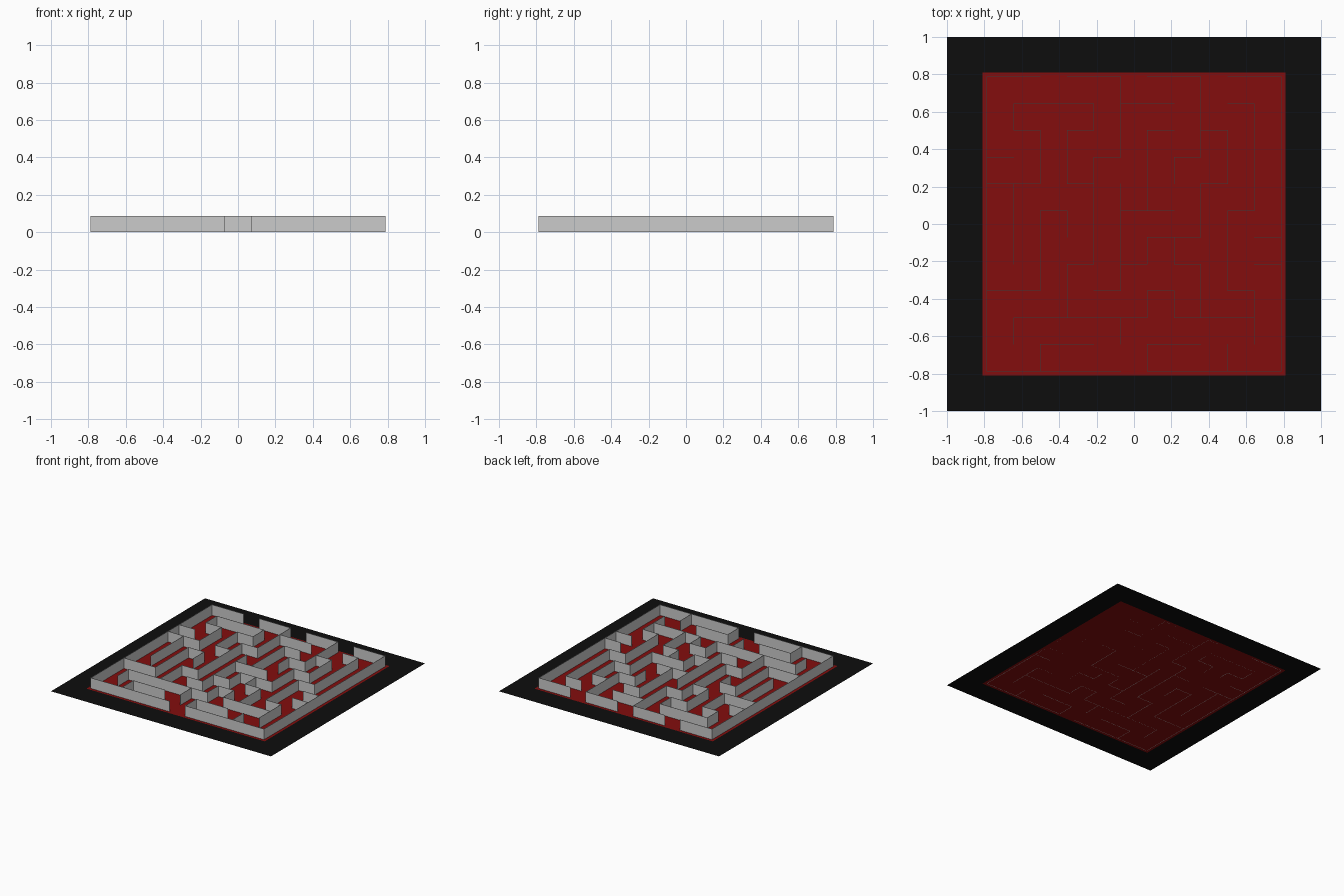
import bpy, bmesh

if "Cube" in bpy.data.objects:
    bpy.data.objects.remove(bpy.data.objects["Cube"])

N = 11                # cells per side
HALF = 0.787
CELL = 2 * HALF / N   # maze pitch
HEIGHT = 0.087
T = 0.0015            # half wall thickness

# Wall runs per grid line: "start-end" in grid indices
ROWS = {
    11: "0-2 3-5 6-8 9-11", 10: "1-4 5-7 9-10", 9: "1-2 3-4 6-7 8-9",
    8: "0-1 4-5 7-8", 7: "0-2 3-4 8-9", 6: "2-3 5-7 9-10", 5: "6-8 10-11",
    4: "3-4 5-6 7-8 10-11", 3: "0-2 4-5 6-7 9-10", 2: "1-6 7-10",
    1: "2-4 6-8", 0: "0-5 6-11",
}
COLUMNS = {
    0: "0-11", 1: "1-2 4-7 9-10", 2: "0-1 3-6 7-9", 3: "2-4 5-6 7-9",
    4: "4-8 9-10", 5: "1-2 3-7 8-11", 6: "0-1 2-3 4-5 6-9",
    7: "2-3 4-5 7-8", 8: "2-4 5-7 8-11", 9: "0-1 3-6 7-9",
    10: "1-3 6-10", 11: "0-11",
}


def material(name, color):
    mat = bpy.data.materials.new(name)
    mat.diffuse_color = color
    mat.use_nodes = True
    mat.node_tree.nodes["Principled BSDF"].inputs["Base Color"].default_value = mat.diffuse_color
    return mat


def make_object(name, bm, mat=None):
    mesh = bpy.data.meshes.new(name)
    bm.to_mesh(mesh)
    bm.free()
    obj = bpy.data.objects.new(name, mesh)
    bpy.context.collection.objects.link(obj)
    if mat:
        mesh.materials.append(mat)
    return obj


def corners(bm, r):
    return [bm.verts.new((x * r, y * r, 0))
            for x, y in ((-1, -1), (1, -1), (1, 1), (-1, 1))]


def add_walls(bm, lines, along_x):
    for k, runs in lines.items():
        c = k * CELL - HALF
        for run in runs.split():
            a, b = (int(v) * CELL - HALF for v in run.split("-"))
            mid, size = [(a + b) / 2, c], [b - a + 2 * T, 2 * T]
            if not along_x:
                mid.reverse()
                size.reverse()
            box = bmesh.ops.create_cube(bm, size=1)["verts"]
            for v in box:
                v.co = (mid[0] + v.co.x * size[0], mid[1] + v.co.y * size[1],
                        (v.co.z + 0.5) * HEIGHT)


# Thin upright walls
bm = bmesh.new()
add_walls(bm, ROWS, True)
add_walls(bm, COLUMNS, False)
make_object("maze_walls", bm)

# Red floor under the maze
bm = bmesh.new()
bm.faces.new(corners(bm, 0.81))
make_object("maze_floor", bm, material("red", (0.23, 0.004, 0.004, 1)))

# Black surround
bm = bmesh.new()
outer, inner = corners(bm, 1.0), corners(bm, 0.81)
for i in range(4):
    j = (i + 1) % 4
    bm.faces.new((outer[i], outer[j], inner[j], inner[i]))
make_object("outer_border", bm, material("black", (0.004, 0.004, 0.004, 1)))
